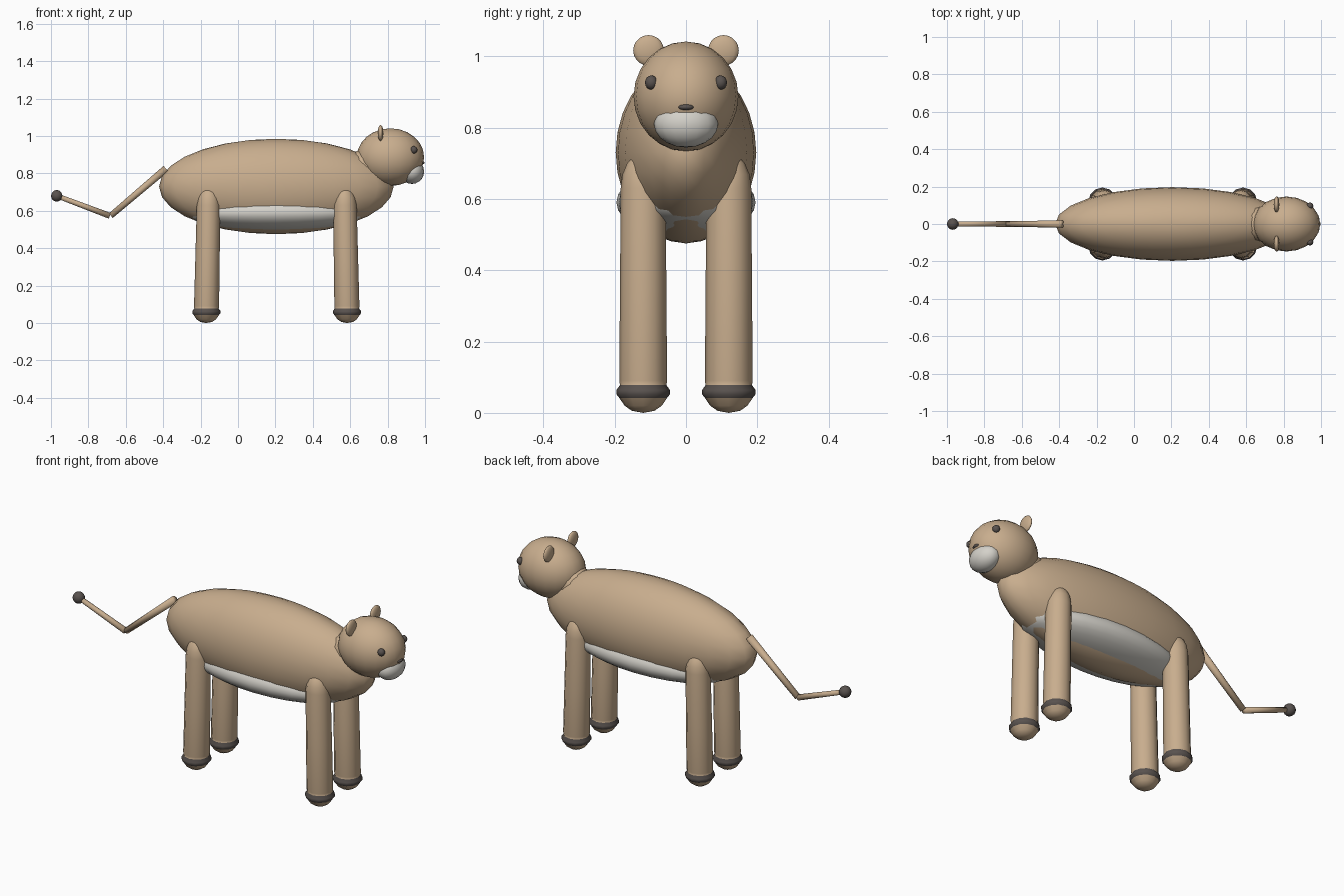
import bpy
import bmesh
import math
from mathutils import Vector

cube = bpy.data.objects.get("Cube")
if cube:
    bpy.data.objects.remove(cube, do_unlink=True)


def material(name, rgb):
    mat = bpy.data.materials.new(name)
    mat.use_nodes = True
    mat.diffuse_color = (*rgb, 1)
    mat.node_tree.nodes["Principled BSDF"].inputs["Base Color"].default_value = (*rgb, 1)
    return mat


tan = material("tan fur", (0.58, 0.42, 0.27))
cream = material("pale cream fur", (0.66, 0.64, 0.59))
dark = material("dark grey brown", (0.10, 0.085, 0.078))


def finish(name, bm, *mats):
    """Turn a bmesh into a smooth shaded object."""
    bmesh.ops.recalc_face_normals(bm, faces=bm.faces)
    for face in bm.faces:
        face.smooth = True
    mesh = bpy.data.meshes.new(name)
    bm.to_mesh(mesh)
    bm.free()
    for mat in mats:
        mesh.materials.append(mat)
    obj = bpy.data.objects.new(name, mesh)
    bpy.context.collection.objects.link(obj)
    return obj


def ellipsoid(name, centre, radii, mat, segments=20, rings=12):
    bm = bmesh.new()
    bmesh.ops.create_uvsphere(bm, u_segments=segments, v_segments=rings, radius=1)
    bmesh.ops.scale(bm, vec=radii, verts=bm.verts)
    bmesh.ops.translate(bm, vec=centre, verts=bm.verts)
    return finish(name, bm, mat)


def rod(name, start, end, r1, r2, mat, sides=12):
    start, end = Vector(start), Vector(end)
    axis = end - start
    bm = bmesh.new()
    bmesh.ops.create_cone(bm, cap_ends=True, segments=sides, radius1=r1,
                          radius2=r2, depth=axis.length)
    bmesh.ops.rotate(bm, verts=bm.verts,
                     matrix=axis.to_track_quat("Z", "Y").to_matrix())
    bmesh.ops.translate(bm, vec=(start + end) / 2, verts=bm.verts)
    return finish(name, bm, mat)


def leg(name, x, y, lean):
    """Lathed leg with a rounded foot, a dark ankle band and a domed top."""
    profile = [(0, 0), (0.032, 0.006), (0.052, 0.02), (0.067, 0.042),
               (0.075, 0.052), (0.075, 0.064), (0.065, 0.078), (0.067, 0.09),
               (0.065, 0.35), (0.063, 0.63)]
    for step in range(1, 5):
        a = step * math.pi / 8
        profile.append((0.063 * math.cos(a), 0.63 + 0.1 * math.sin(a)))
    bm = bmesh.new()
    verts = [bm.verts.new((r, 0, z)) for r, z in profile]
    edges = [bm.edges.new(pair) for pair in zip(verts, verts[1:])]
    bmesh.ops.spin(bm, geom=verts + edges, cent=(0, 0, 0), axis=(0, 0, 1),
                   angle=math.tau, steps=12)
    bmesh.ops.remove_doubles(bm, verts=bm.verts, dist=0.0005)
    for face in bm.faces:
        height = face.calc_center_median().z
        face.material_index = int(0.041 < height < 0.08)
    for v in bm.verts:
        v.co += Vector((x + lean * v.co.z, y, 0))
    return finish(name, bm, tan, dark)


# Torso and pale belly sides
ellipsoid("body", (0.205, 0, 0.73), (0.627, 0.197, 0.255), tan, 24, 14)
ellipsoid("belly", (0.205, 0, 0.59), (0.48, 0.195, 0.1), cream, 24, 14)

# Head
rod("neck", (0.6, 0, 0.8), (0.76, 0, 0.87), 0.1, 0.09, tan)
ellipsoid("head", (0.815, 0, 0.887), (0.18, 0.147, 0.154), tan)
ellipsoid("muzzle", (0.93, 0, 0.81), (0.065, 0.09, 0.066), cream, 16, 10)
ellipsoid("nose", (0.982, 0, 0.857), (0.015, 0.023, 0.009), dark, 12, 8)

# Paired parts
for side, s in (("left", 1), ("right", -1)):
    ellipsoid(side + "_ear", (0.762, s * 0.105, 1.016), (0.015, 0.043, 0.043), tan, 16, 10)
    ellipsoid(side + "_eye", (0.94, s * 0.097, 0.926), (0.019, 0.018, 0.02), dark, 12, 8)
    leg(side + "_front_leg", 0.584, s * 0.12, -0.02)
    leg(side + "_back_leg", -0.17, s * 0.12, 0.02)

# Bent tail with a dark tip
rod("tail_base", (-0.385, 0, 0.825), (-0.68, 0, 0.574), 0.02, 0.016, tan, 10)
rod("tail_end", (-0.685, 0, 0.573), (-0.968, 0, 0.68), 0.016, 0.013, tan, 10)
ellipsoid("tail_tip", (-0.969, 0, 0.68), (0.031, 0.031, 0.031), dark, 14, 10)
